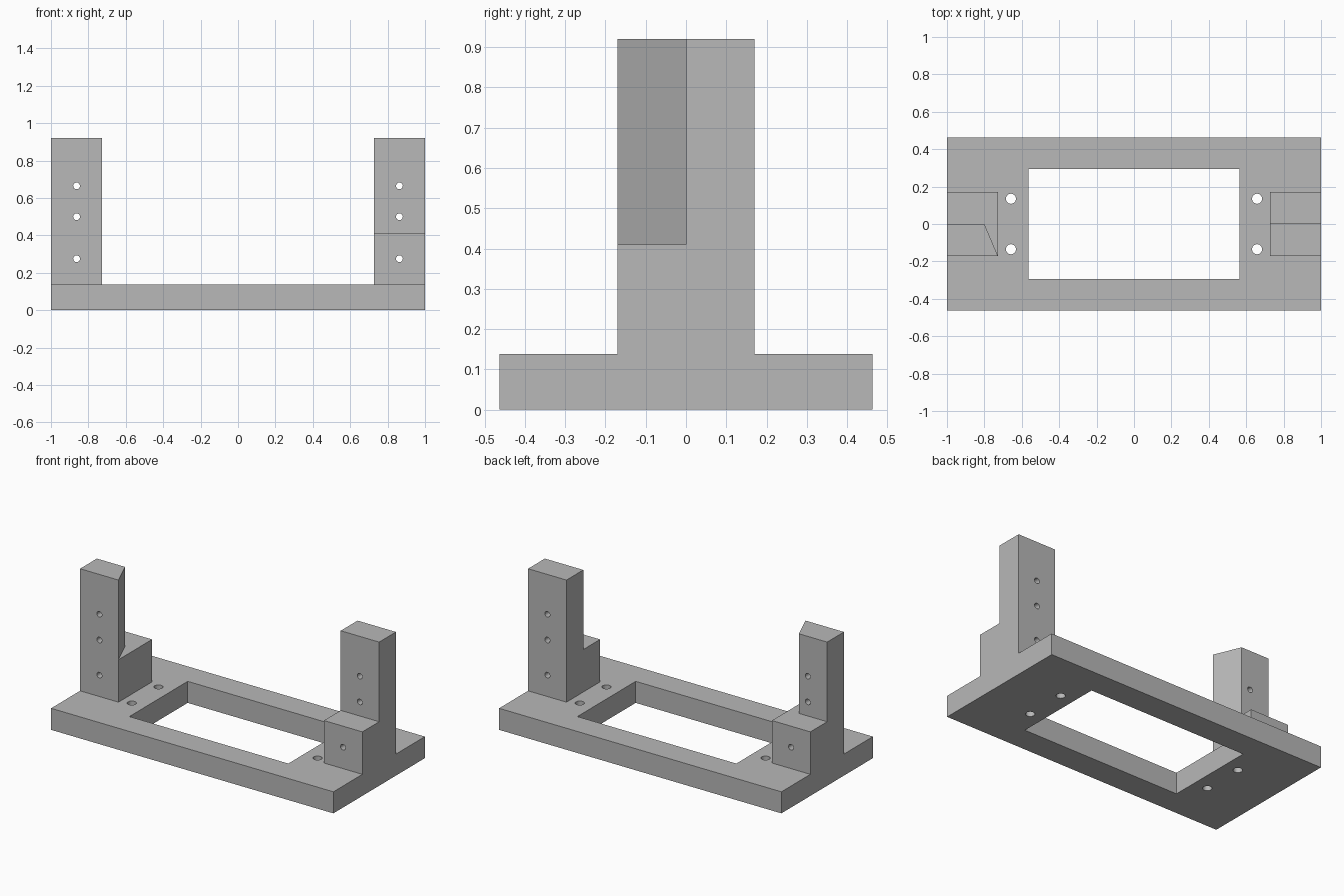
import bpy
import bmesh
from mathutils import Matrix, Vector

if "Cube" in bpy.data.objects:
    bpy.data.objects.remove(bpy.data.objects["Cube"])

BASE_TOP, STEP_TOP, POST_TOP = 0.138, 0.41, 0.92
POST_IN, POST_HALF, BASE_HALF = 0.728, 0.17, 0.463

grey = bpy.data.materials.new("plain grey")
grey.use_nodes = True
grey.diffuse_color = (0.48, 0.48, 0.48, 1)
grey.node_tree.nodes["Principled BSDF"].inputs["Base Color"].default_value = grey.diffuse_color


def add_object(name, bm):
    bmesh.ops.recalc_face_normals(bm, faces=bm.faces)
    mesh = bpy.data.meshes.new(name)
    bm.to_mesh(mesh)
    bm.free()
    mesh.materials.append(grey)
    obj = bpy.data.objects.new(name, mesh)
    bpy.context.collection.objects.link(obj)
    return obj


def prism(name, outline, direction):
    """Extrude a closed outline along a direction."""
    bm = bmesh.new()
    face = bm.faces.new([bm.verts.new(p) for p in outline])
    ext = bmesh.ops.extrude_face_region(bm, geom=[face], use_keep_orig=True)
    moved = [v for v in ext["geom"] if isinstance(v, bmesh.types.BMVert)]
    bmesh.ops.translate(bm, verts=moved, vec=Vector(direction))
    return add_object(name, bm)


def slab(name, half_x, half_y, low, high):
    corners = [(sx * half_x, sy * half_y, low)
               for sx, sy in ((-1, -1), (1, -1), (1, 1), (-1, 1))]
    return prism(name, corners, (0, 0, high - low))


def drills(name, centres, radius, axis):
    """Several parallel round cutters in one mesh."""
    bm = bmesh.new()
    turn = Matrix.Rotation(1.5707963, 4, "X") if axis == "Y" else Matrix()
    for c in centres:
        bmesh.ops.create_cone(bm, cap_ends=True, segments=24, radius1=radius,
                              radius2=radius, depth=1,
                              matrix=Matrix.Translation(c) @ turn)
    return add_object(name, bm)


def cut(obj, *cutters):
    """Subtract the cutters, bake the result and discard them."""
    for cutter in cutters:
        mod = obj.modifiers.new("cut", "BOOLEAN")
        mod.operation = "DIFFERENCE"
        mod.solver = "EXACT"
        mod.object = cutter
        cutter.hide_render = True
    bpy.context.view_layer.update()
    graph = bpy.context.evaluated_depsgraph_get()
    baked = bpy.data.meshes.new_from_object(obj.evaluated_get(graph))
    obj.modifiers.clear()
    obj.data = baked
    for cutter in cutters:
        bpy.data.objects.remove(cutter)


# Base frame: slab with a rectangular window and four bolt holes
base = slab("base_frame", 1, BASE_HALF, 0, BASE_TOP)
cut(base,
    slab("window_cutter", 0.563, 0.295, -0.2, 0.4),
    drills("bolt_cutter", [(sx * 0.658, sy * 0.135, 0)
                           for sx in (-1, 1) for sy in (-1, 1)], 0.027, "Z"))

# Stepped posts: the left is tall at the back, the right is tall at the front
for name, side in (("left_post", 1), ("right_post", -1)):
    profile = [(-POST_HALF, BASE_TOP), (POST_HALF, BASE_TOP), (POST_HALF, POST_TOP),
               (0, POST_TOP), (0, STEP_TOP), (-POST_HALF, STEP_TOP)]
    post = prism(name, [(side * POST_IN, side * y, z) for y, z in profile],
                 (side * (1 - POST_IN), 0, 0))
    cutters = [drills("screw_cutter", [(side * 0.863, 0, z) for z in (0.275, 0.5, 0.665)],
                      0.018, "Y")]
    if side < 0:
        # Slanted inner face on the tall part of the right post
        cutters.append(prism("slant_cutter",
                             [(-POST_IN, -POST_HALF, STEP_TOP), (-0.6, -POST_HALF, STEP_TOP),
                              (-0.6, 0.05, STEP_TOP), (-0.821, 0.05, STEP_TOP),
                              (-0.8, 0, STEP_TOP)], (0, 0, 1)))
        # Keep the cutter clear of the lower step
    cut(post, *cutters)
